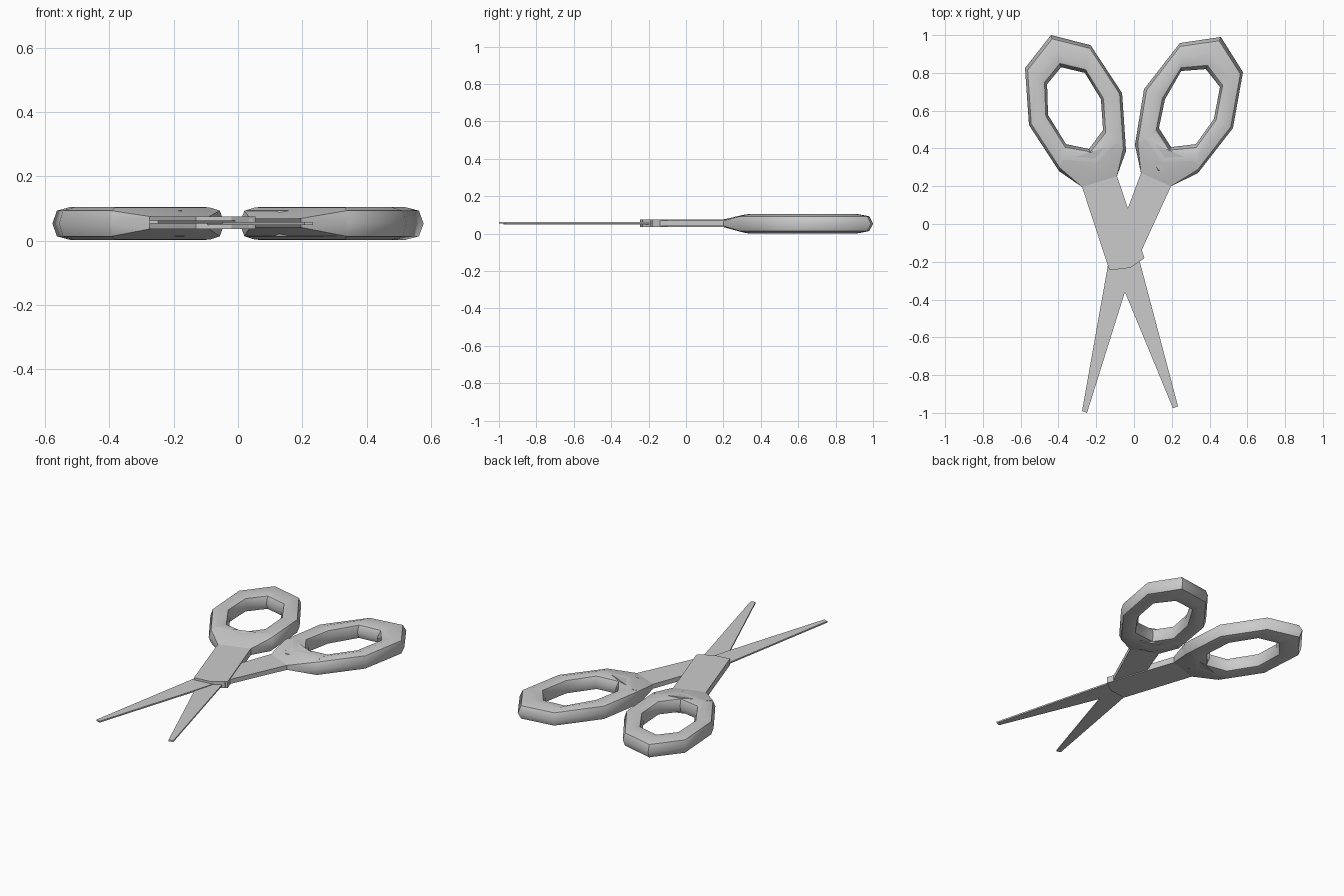
import bpy, bmesh, math
from mathutils import Vector

if "Cube" in bpy.data.objects:
    bpy.data.objects.remove(bpy.data.objects["Cube"])

MID, HALF = 0.053, 0.052      # height of the middle plane, half thickness of grips


def finish(name, bm, smooth=None):
    bmesh.ops.recalc_face_normals(bm, faces=bm.faces)
    me = bpy.data.meshes.new(name)
    bm.to_mesh(me)
    bm.free()
    ob = bpy.data.objects.new(name, me)
    bpy.context.collection.objects.link(ob)
    if smooth:
        bpy.ops.object.select_all(action='DESELECT')
        ob.select_set(True)
        bpy.context.view_layer.objects.active = ob
        bpy.ops.object.shade_smooth_by_angle(angle=math.radians(smooth))
    return ob


def plate(name, pts, z0, z1):
    bm = bmesh.new()
    f = bm.faces.new([bm.verts.new((x, y, z0)) for x, y in pts])
    r = bmesh.ops.extrude_face_region(bm, geom=[f])
    top = [v for v in r['geom'] if isinstance(v, bmesh.types.BMVert)]
    bmesh.ops.translate(bm, verts=top, vec=(0, 0, z1 - z0))
    return finish(name, bm)


def section(o, i, k, n=8):
    # point k of the rounded tube section between outer and inner outline
    a = 2 * math.pi * k / n
    e = 1.08 if k % 2 else 1.0
    t = 0.5 - 0.5 * math.cos(a) * e
    p = Vector(o).lerp(Vector(i), t)
    return Vector((p.x, p.y, MID + HALF * math.sin(a) * e))


def grip(name, outer, inner):
    bm = bmesh.new()
    rings = [[bm.verts.new(section(o, i, k)) for k in range(8)]
             for o, i in zip(outer, inner)]
    for s in range(8):
        a, b = rings[s], rings[(s + 1) % 8]
        for k in range(8):
            m = (k + 1) % 8
            bm.faces.new((a[k], a[m], b[m], b[k]))
    return finish(name, bm, 50)


def neck(name, outer, inner, base, z0, z1):
    # flare from the flat shank into the three lowest stations of the grip
    bm = bmesh.new()
    for x, y in base:
        for z in (z0, z1):
            bm.verts.new((x, y, z))
    for s in (3, 4, 5):
        o, i = Vector(outer[s]), Vector(inner[s])
        if s != 4:
            for k in (-1, 0, 1):
                bm.verts.new(section(o, i, k))
        p = o.lerp(i, 0.36)
        for z in (-0.95, 0.95):
            bm.verts.new((p.x, p.y, MID + HALF * z))
    bmesh.ops.convex_hull(bm, input=bm.verts)
    bmesh.ops.delete(bm, geom=[v for v in bm.verts if not v.link_faces], context='VERTS')
    return finish(name, bm, 40)


# grip outlines: outer and inner corners, station by station
left_out = [(-.44, 1.0), (-.23, .947), (-.063, .693), (-.042, .386),
            (-.17, .27), (-.397, .28), (-.556, .524), (-.577, .825)]
left_in = [(-.386, .83), (-.26, .80), (-.175, .66), (-.164, .497),
           (-.238, .397), (-.36, .423), (-.455, .577), (-.46, .74)]
right_out = [(.46, .99), (.243, .958), (.053, .714), (.005, .418),
             (.12, .27), (.339, .27), (.524, .508), (.577, .804)]
right_in = [(.38, .82), (.25, .81), (.164, .66), (.132, .508),
            (.196, .407), (.328, .423), (.423, .556), (.455, .725)]

# flat shanks, the left one wraps around the right one
left_base = [(-.275, .196), (-.09, .254)]
right_base = [(.196, .2), (.037, .27)]
left_z, right_z = (.036, .075), (.041, .069)
plate("left_shank", left_base + [(.055, -.18), (-.02, -.232), (-.13, -.245)], *left_z)
plate("right_shank", right_base + [(-.13, -.18), (-.03, -.222), (.045, -.19), (.04, -.14)], *right_z)

# grips and flared necks
for side, out, inn, base, z in (("left", left_out, left_in, left_base, left_z),
                                ("right", right_out, right_in, right_base, right_z)):
    grip(side + "_grip", out, inn)
    neck(side + "_neck", out, inn, base, *z)

# tapered blades crossing at the pivot
plate("left_blade", [(-.275, -.99), (-.249, -1.0), (-.048, -.36), (.0, -.19), (-.133, -.19)], .053, .062)
plate("right_blade", [(.233, -.965), (.206, -.975), (-.048, -.36), (-.115, -.19), (.028, -.19)], .049, .058)
